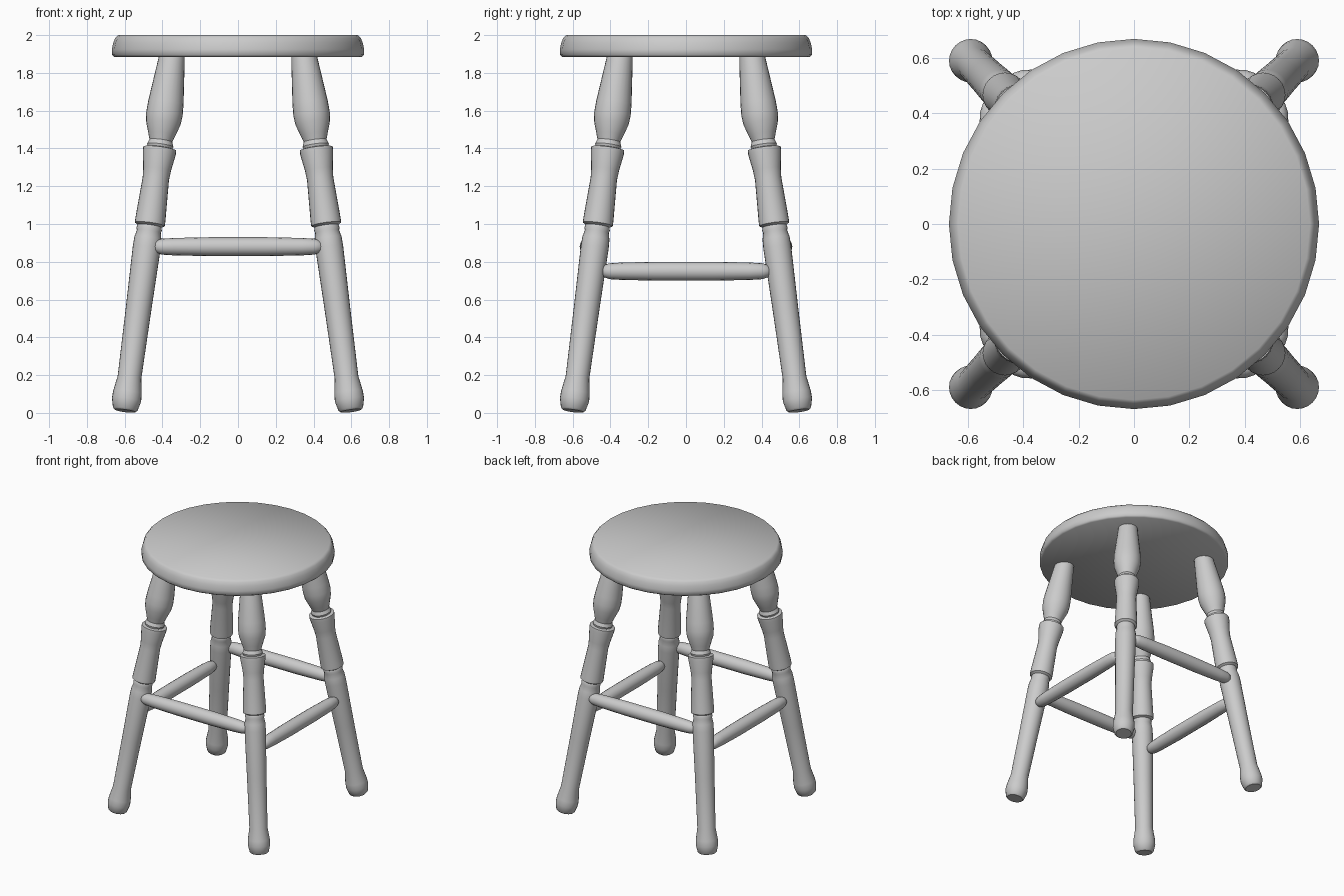
import bpy
import math
from mathutils import Vector

cube = bpy.data.objects.get("Cube")
if cube:
    bpy.data.objects.remove(cube, do_unlink=True)

grey = bpy.data.materials.new("light grey")
grey.use_nodes = True
colour = (0.6, 0.6, 0.6, 1.0)
grey.diffuse_color = colour
grey.node_tree.nodes["Principled BSDF"].inputs["Base Color"].default_value = colour


def turned(name, profile, start, axis, sides, angle=35):
    """Lathe a list of (radius, distance) about an axis, with capped ends."""
    verts, faces = [], []
    for radius, dist in profile:
        for i in range(sides):
            a = math.tau * i / sides
            verts.append((radius * math.cos(a), radius * math.sin(a), dist))
    for ring in range(len(profile) - 1):
        for i in range(sides):
            a, b = ring * sides + i, ring * sides + (i + 1) % sides
            faces.append((a, b, b + sides, a + sides))
    faces.append(tuple(reversed(range(sides))))
    faces.append(tuple(range(len(verts) - sides, len(verts))))
    mesh = bpy.data.meshes.new(name)
    mesh.from_pydata(verts, [], faces)
    mesh.materials.append(grey)
    obj = bpy.data.objects.new(name, mesh)
    bpy.context.collection.objects.link(obj)
    obj.rotation_euler = Vector(axis).to_track_quat('Z', 'Y').to_euler()
    obj.location = start
    bpy.ops.object.select_all(action='DESELECT')
    obj.select_set(True)
    bpy.context.view_layer.objects.active = obj
    bpy.ops.object.shade_smooth_by_angle(angle=math.radians(angle))
    return obj


# Round seat with a softened rim
turned("seat", [(0.655, 1.885), (0.667, 1.895), (0.668, 1.925), (0.66, 1.96),
                (0.65, 1.985), (0.635, 2.0)], (0, 0, 0), (0, 0, 1), 32, 50)

# Splayed legs: foot, long shaft, grooves, middle section, upper bulb
leg_profile = [(0.055, 0.0), (0.066, 0.01), (0.078, 0.06), (0.076, 0.1),
               (0.063, 0.18), (0.068, 0.55), (0.074, 0.88), (0.072, 0.93),
               (0.064, 0.965), (0.068, 0.98), (0.063, 0.995), (0.08, 1.005),
               (0.08, 1.03), (0.07, 1.25), (0.074, 1.3), (0.088, 1.39),
               (0.088, 1.412), (0.066, 1.417), (0.07, 1.43), (0.061, 1.455),
               (0.072, 1.49), (0.092, 1.55), (0.097, 1.6), (0.094, 1.66),
               (0.07, 1.89), (0.066, 1.92)]
SPLAY = 0.1326
for side, sx in (("right", -1), ("left", 1)):
    for end, sy in (("front", -1), ("back", 1)):
        turned(f"{end}_{side}_leg", leg_profile, (0.598 * sx, 0.598 * sy, 0.011),
               (-SPLAY * sx, -SPLAY * sy, 1), 24)

# Stretchers with rounded ends, the side pair set lower
half = [(0.05, 0.0), (0.05, 0.15), (0.046, 0.34), (0.042, 0.405),
        (0.032, 0.435), (0.012, 0.452)]
rod = [(r, -d) for r, d in reversed(half)] + half[1:]
for name, s in (("front", -1), ("back", 1)):
    turned(f"{name}_stretcher", rod, (0, 0.513 * s, 0.88), (1, 0, 0), 16, 50)
for name, s in (("right", -1), ("left", 1)):
    turned(f"{name}_stretcher", rod, (0.513 * s, 0, 0.75), (0, 1, 0), 16, 50)
